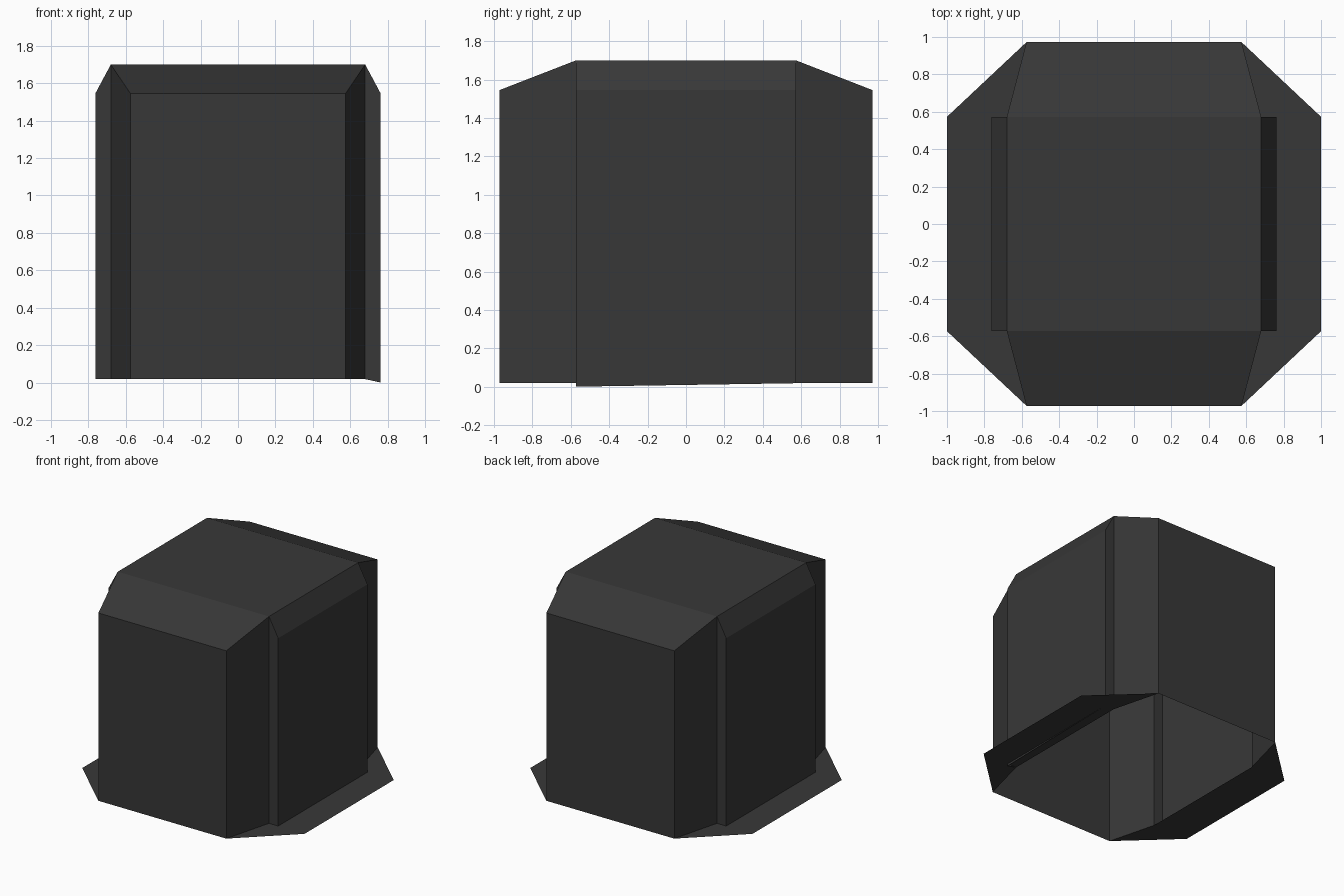
import bpy, bmesh

if "Cube" in bpy.data.objects:
    bpy.data.objects.remove(bpy.data.objects["Cube"])

mat = bpy.data.materials.new("charcoal grey")
mat.diffuse_color = (0.039, 0.039, 0.039, 1)
mat.use_nodes = True
mat.node_tree.nodes["Principled BSDF"].inputs["Base Color"].default_value = mat.diffuse_color

BASE, SHOULDER, TOP = 0.018, 1.545, 1.70
END_X, END_Y = 0.575, 0.972      # front and back panel corners
SIDE_X, BUMP_X, SIDE_Y = 0.68, 0.763, 0.573


def build(name, verts, faces, recalc=True):
    bm = bmesh.new()
    vs = [bm.verts.new(v) for v in verts]
    for f in faces:
        bm.faces.new([vs[i] for i in f])
    if recalc:
        bmesh.ops.recalc_face_normals(bm, faces=bm.faces[:])
    me = bpy.data.meshes.new(name)
    bm.to_mesh(me)
    bm.free()
    me.materials.append(mat)
    ob = bpy.data.objects.new(name, me)
    bpy.context.collection.objects.link(ob)
    return ob


# Shell: twelve-sided outline with its own wall height at every corner, open below
quarter = [(END_X, END_Y, SHOULDER), (SIDE_X, SIDE_Y, TOP), (BUMP_X, SIDE_Y, SHOULDER)]
outline = [(x, -y, h) for x, y, h in quarter]                      # front right
outline += [(x, y, h) for x, y, h in reversed(quarter)]            # back right
outline += [(-x, y, h) for x, y, h in quarter]                     # back left
outline += [(-x, -y, h) for x, y, h in reversed(quarter)]          # front left
n = len(outline)
verts = [(x, y, BASE) for x, y, h in outline] + list(outline)
verts[2] = (BUMP_X, -SIDE_Y, 0.0)                                  # one corner sags to the ground
faces = [(i, (i + 1) % n, n + (i + 1) % n, n + i) for i in range(n)]
caps = [(1, 4, 7, 10),              # flat top
        (0, 1, 10, 11), (4, 5, 6, 7),   # front and back slopes
        (1, 2, 3, 4), (7, 8, 9, 10)]    # side slopes
faces += [tuple(n + i for i in c) for c in caps]
build("box_shell", verts, faces)

# Side flaps: thin flat wings at the foot, reaching from corner to corner
for s, name in ((1, "right_flap"), (-1, "left_flap")):
    pts = [(END_X, -END_Y), (1, -SIDE_Y), (1, SIDE_Y), (END_X, END_Y),
           (SIDE_X, SIDE_Y), (SIDE_X, -SIDE_Y)]
    fl = [(0, 1, 5), (1, 2, 4, 5), (2, 3, 4)]
    if s < 0:
        fl = [f[::-1] for f in fl]
    build(name, [(s * x, y, BASE) for x, y in pts], fl, recalc=False)
